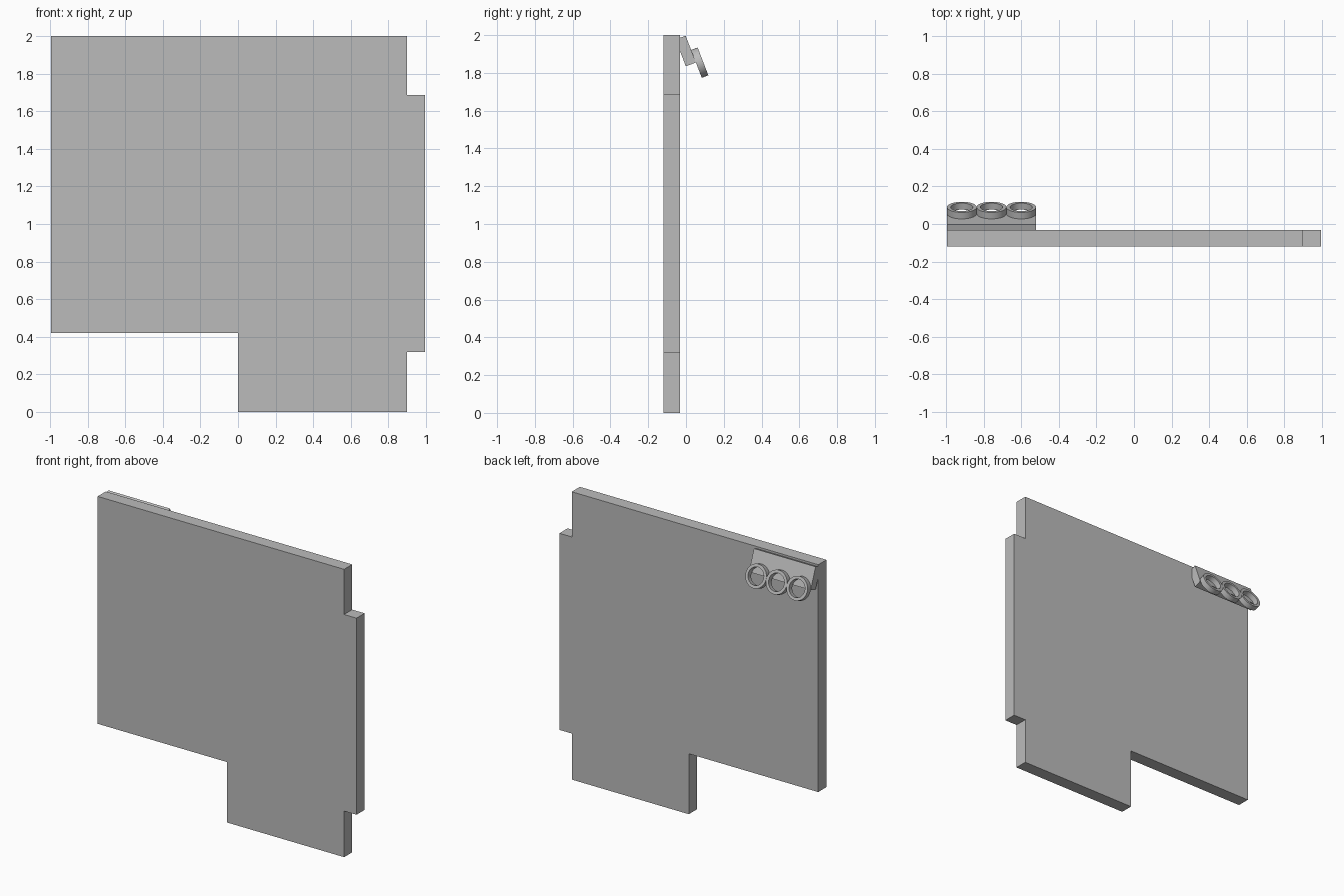
import bpy, bmesh, math
from mathutils import Matrix, Vector

if "Cube" in bpy.data.objects:
    bpy.data.objects.remove(bpy.data.objects["Cube"], do_unlink=True)

grey = bpy.data.materials.new("plain_grey")
grey.use_nodes = True
grey.diffuse_color = (0.5, 0.5, 0.5, 1)
grey.node_tree.nodes["Principled BSDF"].inputs["Base Color"].default_value = grey.diffuse_color


def finish(name, bm, matrix=Matrix()):
    bmesh.ops.recalc_face_normals(bm, faces=bm.faces)
    mesh = bpy.data.meshes.new(name)
    bm.to_mesh(mesh)
    bm.free()
    mesh.materials.append(grey)
    obj = bpy.data.objects.new(name, mesh)
    obj.matrix_world = matrix
    bpy.context.collection.objects.link(obj)
    return obj


def extrude_outline(name, points, offset, matrix=Matrix()):
    bm = bmesh.new()
    face = bm.faces.new([bm.verts.new(p) for p in points])
    new = bmesh.ops.extrude_face_region(bm, geom=[face])["geom"]
    verts = [g for g in new if isinstance(g, bmesh.types.BMVert)]
    bmesh.ops.translate(bm, vec=offset, verts=verts)
    return finish(name, bm, matrix)


# Flat panel with a stepped lower edge and a side tab
LEFT, RIGHT, TAB, FRONT, BACK = -0.995, 0.90, 0.995, -0.12, -0.031
outline = [(LEFT, 2), (LEFT, 0.42), (0, 0.42), (0, 0), (RIGHT, 0), (RIGHT, 0.32),
           (TAB, 0.32), (TAB, 1.686), (RIGHT, 1.686), (RIGHT, 2)]
extrude_outline("panel", [(x, FRONT, z) for x, z in outline], (0, BACK - FRONT, 0))

# Tilted frame: origin at the bracket's upper outer edge, y pointing outwards
tilt = Matrix.Translation((LEFT, -0.002, 1.997)) @ Matrix.Rotation(math.radians(21), 4, "X")
RADIUS, INNER, DEPTH = 0.079, 0.059, 0.037

# Bracket slab sunk into the back of the panel
slab = [(0, 0), (-0.057, 0), (-0.057, -0.152), (0, -0.152)]
extrude_outline("bracket", [(0, y, z) for y, z in slab], (6 * RADIUS, 0, 0), tilt)

# Three open rings in a row on the bracket
for i, label in enumerate(("right", "middle", "left")):
    bm = bmesh.new()
    section = [(INNER, 0), (RADIUS, 0), (RADIUS, DEPTH), (INNER, DEPTH)]
    verts = [bm.verts.new((r, y, 0)) for r, y in section]
    edges = [bm.edges.new((verts[k], verts[k - 1])) for k in range(4)]
    bmesh.ops.spin(bm, geom=verts + edges, cent=(0, 0, 0), axis=(0, 1, 0),
                   angle=math.tau, steps=48)
    bmesh.ops.remove_doubles(bm, verts=bm.verts, dist=0.0001)
    place = Matrix.Translation(((2 * i + 1) * RADIUS, 0, -0.16))
    ring = finish(label + "_ring", bm, tilt @ place)
    bpy.ops.object.select_all(action="DESELECT")
    ring.select_set(True)
    bpy.context.view_layer.objects.active = ring
    bpy.ops.object.shade_smooth_by_angle(angle=math.radians(30))
